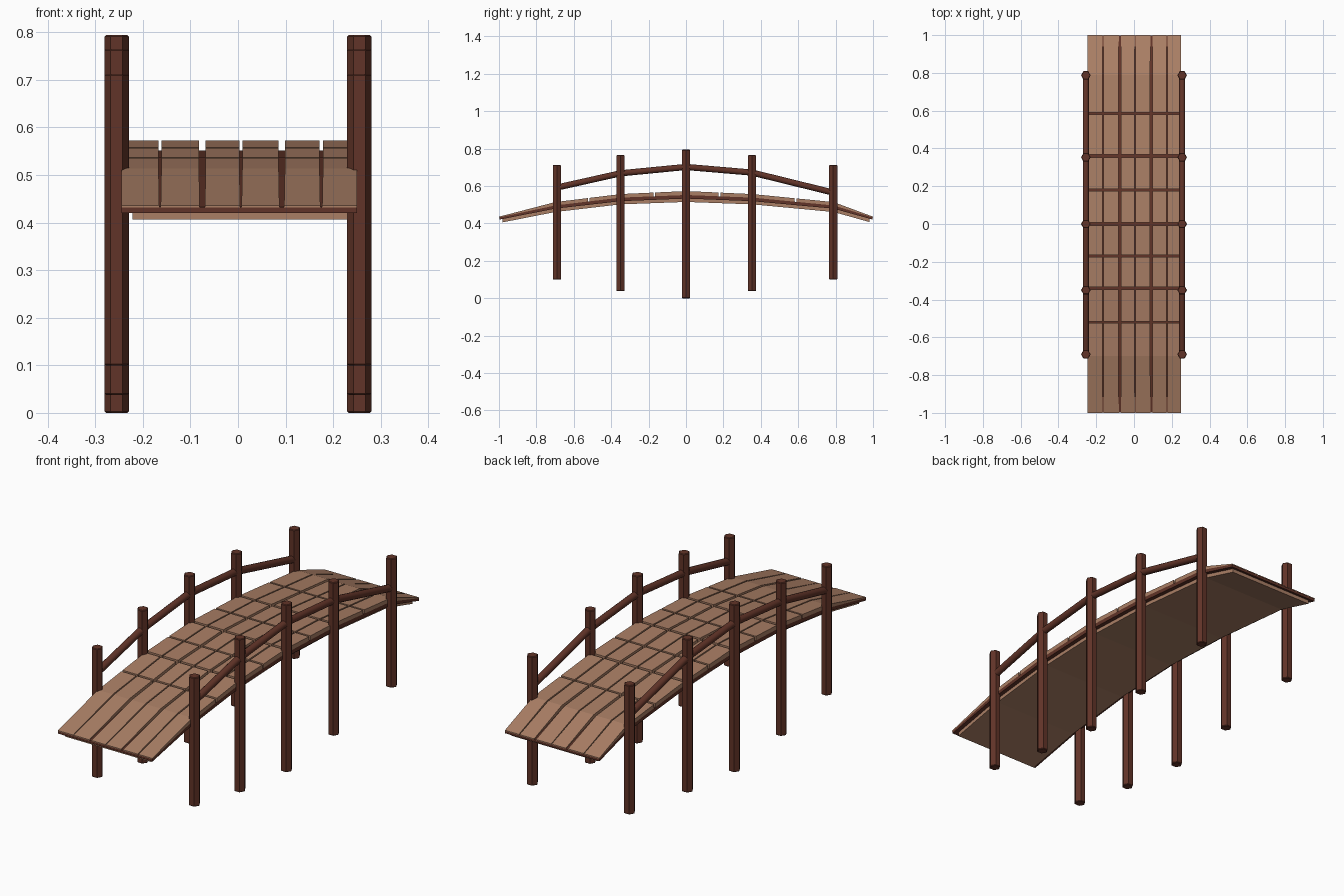
import bpy, bmesh, math
from mathutils import Vector, Matrix

if "Cube" in bpy.data.objects:
    bpy.data.objects.remove(bpy.data.objects["Cube"])

def material(name, rgb):
    m = bpy.data.materials.new(name)
    m.diffuse_color = (*rgb, 1)
    m.use_nodes = True
    m.node_tree.nodes["Principled BSDF"].inputs["Base Color"].default_value = m.diffuse_color
    return m

DARK = material("dark_wood", (0.12, 0.034, 0.021))
LIGHT = material("light_wood", (0.40, 0.21, 0.13))

# Arch stations along y, with the heights of each deck layer
YS = [-1, -0.70, -0.35, 0, 0.355, 0.79, 1]
TOP = [0.436, 0.514, 0.557, 0.573, 0.557, 0.514, 0.436]
BASE_TOP = [0.432, 0.496, 0.538, 0.552, 0.538, 0.496, 0.432]
BASE_LOW = [0.420, 0.479, 0.519, 0.533, 0.519, 0.479, 0.420]
SLAB_LOW = [0.402, 0.461, 0.502, 0.515, 0.502, 0.461, 0.402]

def height(zs, y):
    for i in range(len(YS) - 1):
        if y <= YS[i + 1]:
            t = (y - YS[i]) / (YS[i + 1] - YS[i])
            return zs[i] + t * (zs[i + 1] - zs[i])
    return zs[-1]

def finish(name, bm, mat):
    bmesh.ops.recalc_face_normals(bm, faces=bm.faces)
    me = bpy.data.meshes.new(name)
    bm.to_mesh(me)
    bm.free()
    me.materials.append(mat)
    ob = bpy.data.objects.new(name, me)
    bpy.context.collection.objects.link(ob)
    return ob

def strip(bm, x0, x1, y0, y1, low, top, narrow=0.0):
    """Bent board following the arch; sides draw together at the bridge ends by -narrow."""
    stations = [y0] + [y for y in YS if y0 + 0.01 < y < y1 - 0.01] + [y1]
    rings = []
    for y in stations:
        g = narrow if abs(y) > 0.99 else 0
        a, b = max(x0 - g, -0.245), min(x1 + g, 0.25)
        zl, zt = height(low, y), height(top, y)
        rings.append([bm.verts.new(p) for p in
                      ((a, y, zl), (b, y, zl), (b, y, zt), (a, y, zt))])
    for r, s in zip(rings, rings[1:]):
        for k in range(4):
            n = (k + 1) % 4
            bm.faces.new((r[k], r[n], s[n], s[k]))
    bm.faces.new(rings[0])
    bm.faces.new(rings[-1])

def rod(bm, a, b, radius, sides):
    a, b = Vector(a), Vector(b)
    d = b - a
    rot = d.to_track_quat('Z', 'Y').to_matrix().to_4x4()
    if abs(d.y) < 1e-6:          # upright: turn corners to +-x
        rot = Matrix.Rotation(math.pi / 2, 4, 'Z')
    bmesh.ops.create_cone(bm, cap_ends=True, segments=sides, radius1=radius, radius2=radius,
                          depth=d.length, matrix=Matrix.Translation((a + b) / 2) @ rot)

def mirror_x(ob):
    ob.modifiers.new("mirror", 'MIRROR').use_axis = (True, False, False)

# Plank rows: split across and along the deck
rows = [-1, -0.52, -0.34, -0.17, 0, 0.18, 0.36, 0.585, 1]
row_gap = [0, 0.010, 0.014, 0.010, 0.014, 0.010, 0.014, 0.010, 0]
cols = [-0.245, -0.164, -0.075, 0.006, 0.092, 0.175, 0.25]
col_gap = [0, 0.006, 0.014, 0.006, 0.013, 0.007, 0]
bm = bmesh.new()
for j in range(len(rows) - 1):
    for i in range(len(cols) - 1):
        strip(bm, cols[i] + col_gap[i] / 2, cols[i + 1] - col_gap[i + 1] / 2,
              rows[j] + row_gap[j] / 2, rows[j + 1] - row_gap[j + 1] / 2,
              BASE_TOP, TOP, 0.0015)
finish("deck_planks", bm, LIGHT)

# Dark layer seen through the gaps
bm = bmesh.new()
strip(bm, -0.245, 0.25, -0.998, 0.998, BASE_LOW, BASE_TOP)
finish("deck_base", bm, DARK)

# Narrower light slab underneath
bm = bmesh.new()
strip(bm, -0.222, 0.23, -0.98, 0.98, SLAB_LOW, BASE_LOW)
finish("under_slab", bm, LIGHT)

# Six-sided posts: (y, bottom, top)
PX = 0.255
posts = [(-0.69, 0.10, 0.712), (-0.35, 0.038, 0.765), (0, 0, 0.794),
         (0.353, 0.038, 0.765), (0.787, 0.10, 0.712)]
bm = bmesh.new()
for y, z0, z1 in posts:
    rod(bm, (PX, y, z0), (PX, y, z1), 0.0255, 6)
ob = finish("posts", bm, DARK)
bev = ob.modifiers.new("bevel", 'BEVEL')
bev.width, bev.segments, bev.angle_limit = 0.003, 1, math.radians(75)
mirror_x(ob)

# Handrails between neighbouring posts
rail_z = [0.592, 0.668, 0.702, 0.672, 0.565]
bm = bmesh.new()
for k in range(4):
    rod(bm, (PX, posts[k][0], rail_z[k]), (PX, posts[k + 1][0], rail_z[k + 1]), 0.0165, 14)
rails = finish("handrails", bm, DARK)
mirror_x(rails)
bpy.context.view_layer.objects.active = rails
rails.select_set(True)
bpy.ops.object.shade_smooth_by_angle(angle=math.radians(40))
